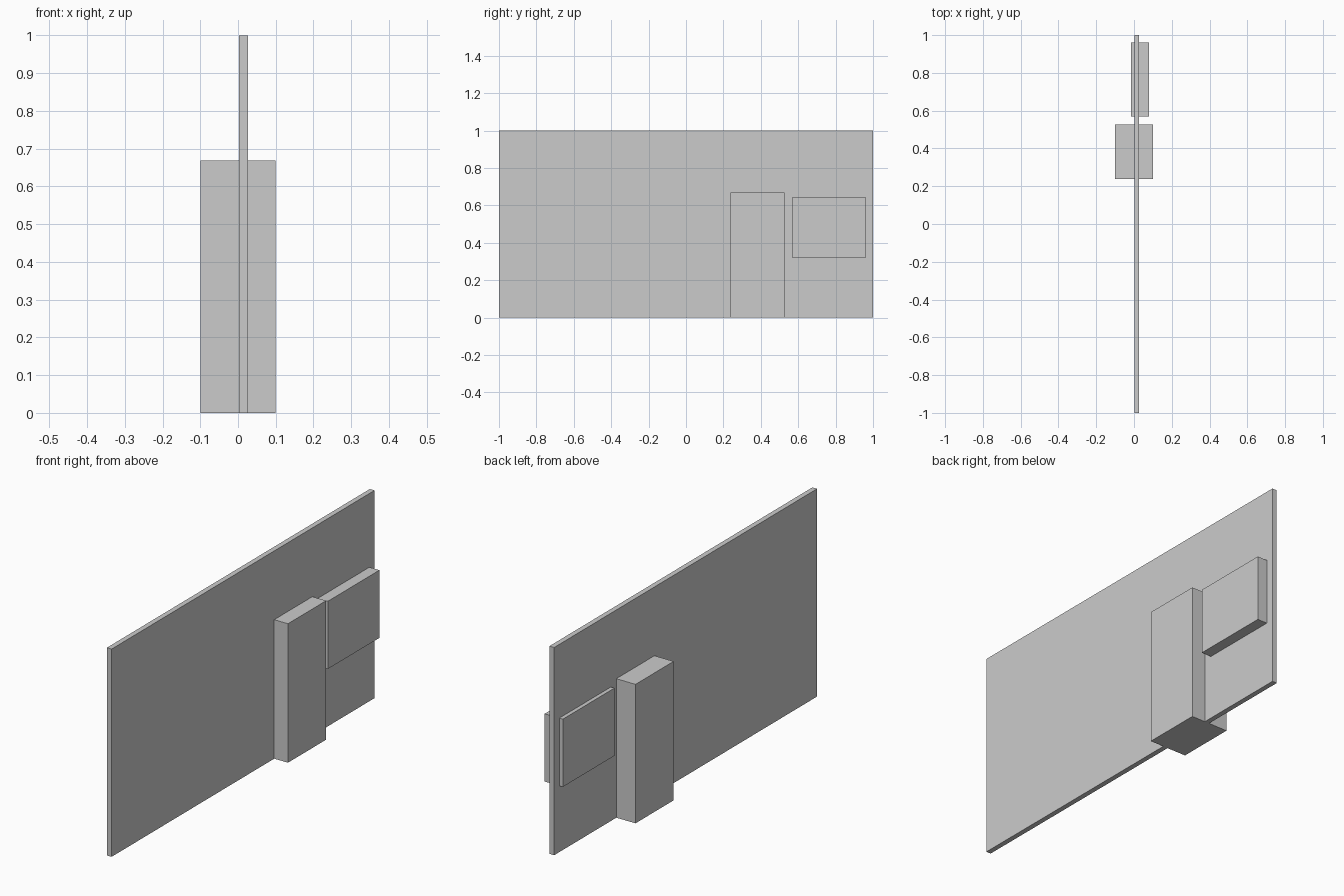
import bpy

if "Cube" in bpy.data.objects:
    bpy.data.objects.remove(bpy.data.objects["Cube"])


def box(name, x, y, z):
    """Box spanning the given (min, max) range on each axis."""
    spans = (x, y, z)
    bpy.ops.mesh.primitive_cube_add(size=1, location=[(a + b) / 2 for a, b in spans])
    obj = bpy.context.object
    obj.name = name
    obj.scale = [b - a for a, b in spans]
    bpy.ops.object.transform_apply(location=False, rotation=False, scale=True)
    return obj


# Thin wall panel
box("wall", (0.002, 0.027), (-1, 1), (0, 1))
# Door block passing through the wall
box("door", (-0.1, 0.1), (0.237, 0.527), (0, 0.669))
# Window block passing through the wall
box("window", (-0.017, 0.08), (0.569, 0.961), (0.319, 0.645))
